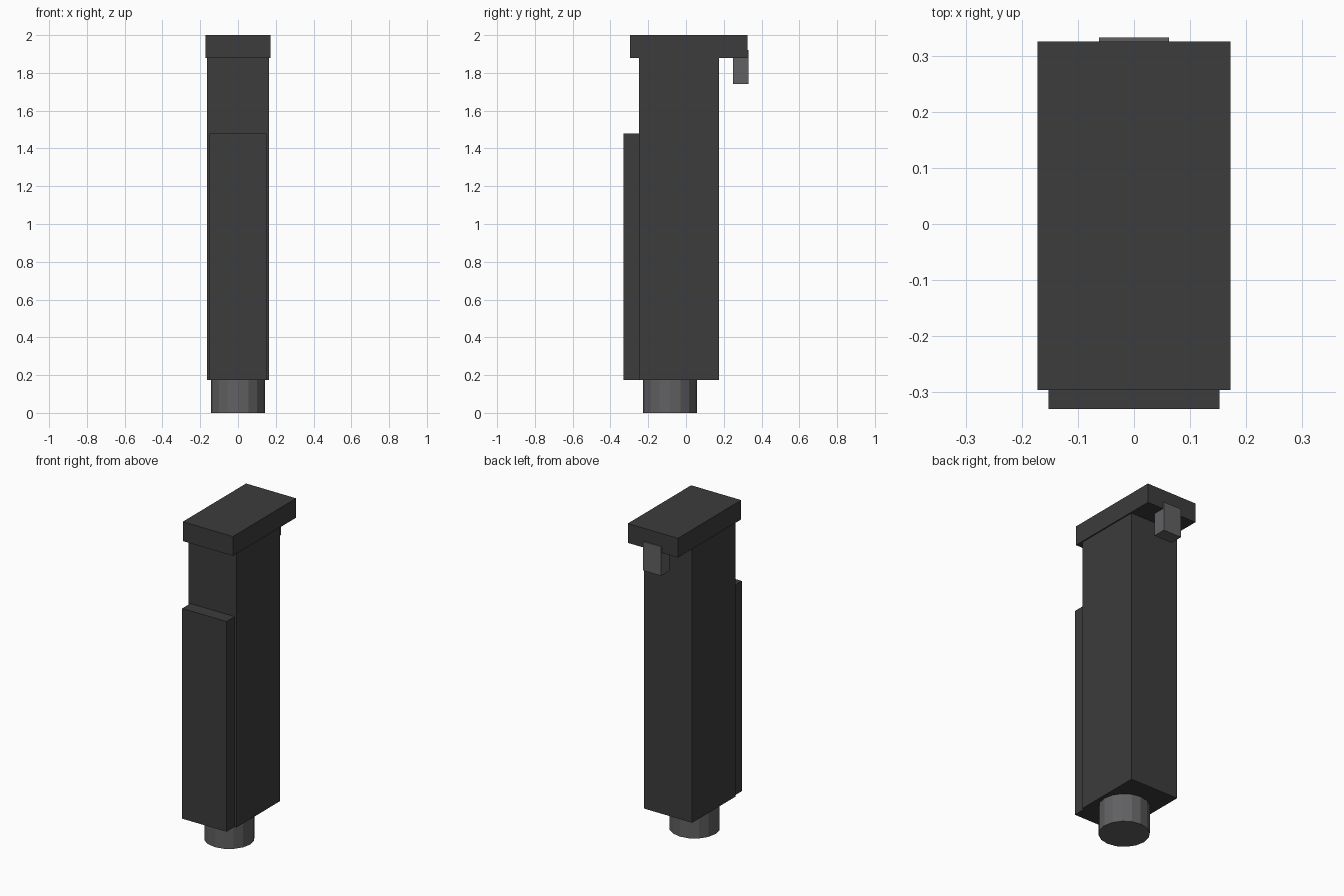
import bpy

if "Cube" in bpy.data.objects:
    bpy.data.objects.remove(bpy.data.objects["Cube"])


def material(name, rgb):
    m = bpy.data.materials.new(name)
    m.diffuse_color = (*rgb, 1)
    m.use_nodes = True
    m.node_tree.nodes["Principled BSDF"].inputs["Base Color"].default_value = m.diffuse_color
    return m


dark = material("dark_polymer", (0.045, 0.045, 0.045))
metal = material("grey_metal", (0.12, 0.12, 0.125))


def box(name, half_width, y0, y1, z0, z1, mat):
    bpy.ops.mesh.primitive_cube_add(size=1, location=(0, (y0 + y1) / 2, (z0 + z1) / 2))
    ob = bpy.context.object
    ob.name = name
    ob.scale = (2 * half_width, y1 - y0, z1 - z0)
    bpy.ops.object.transform_apply(location=False, rotation=False, scale=True)
    ob.data.materials.append(mat)
    return ob


# Main column, front panel and overhanging cap
box("body", 0.165, -0.25, 0.175, 0.175, 1.88, dark)
box("front_panel", 0.152, -0.33, -0.25, 0.175, 1.48, dark)
box("cap", 0.172, -0.296, 0.325, 1.88, 2.0, dark)

# Small catch hanging under the rear of the cap
box("rear_catch", 0.062, 0.25, 0.332, 1.74, 1.92, metal)

# Round peg at the bottom
bpy.ops.mesh.primitive_cylinder_add(vertices=16, radius=0.143, depth=0.175,
                                    location=(0, -0.085, 0.0875))
peg = bpy.context.object
peg.name = "bottom_peg"
peg.data.materials.append(metal)
